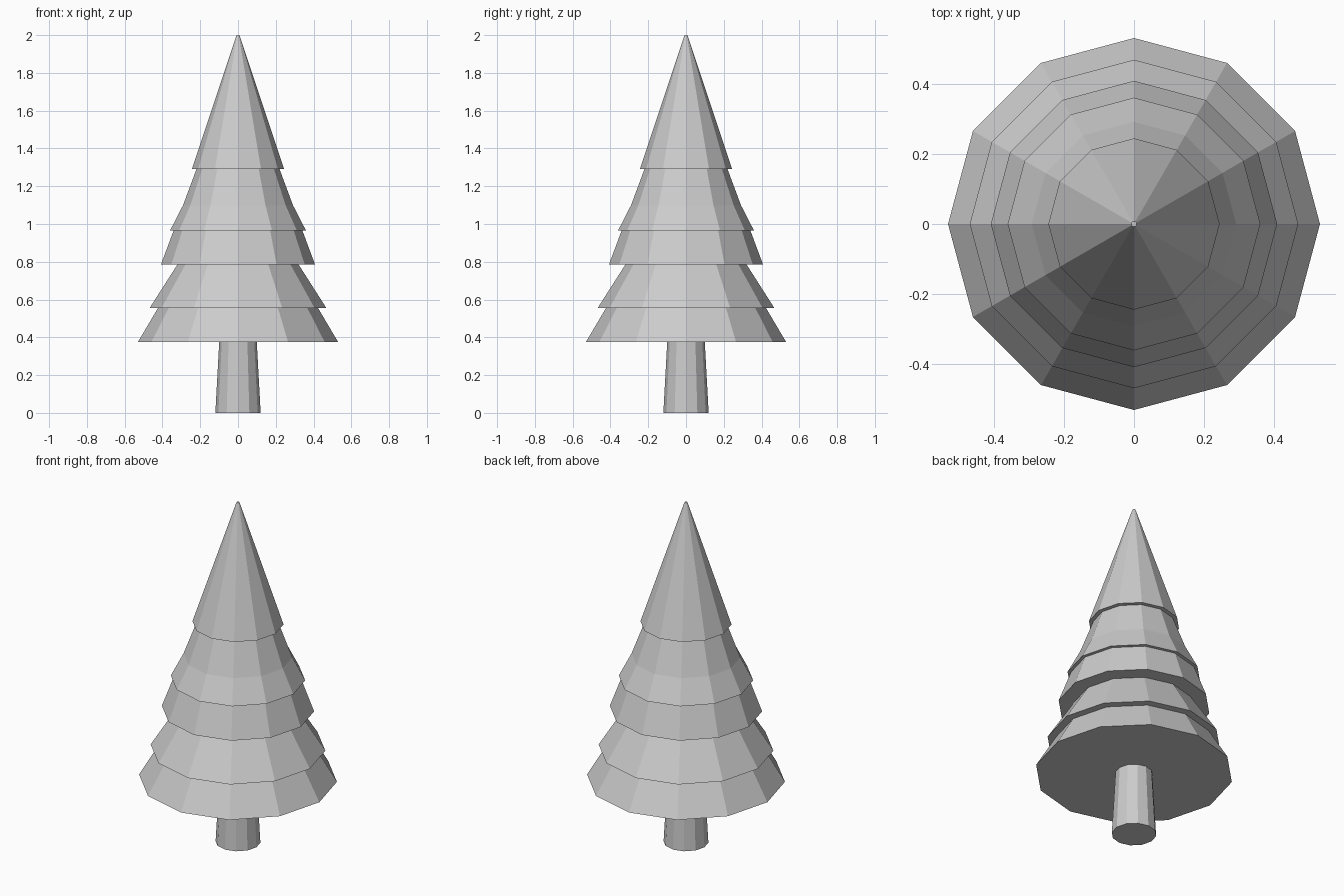
import bpy
import bmesh

if "Cube" in bpy.data.objects:
    bpy.data.objects.remove(bpy.data.objects["Cube"])

SIDES = 12


def frustum(name, z0, r0, z1, r1):
    """Closed, flat-shaded 12-sided cone section with a corner on +x."""
    bm = bmesh.new()
    geom = bmesh.ops.create_cone(bm, cap_ends=True, segments=SIDES,
                                 radius1=r0, radius2=r1, depth=z1 - z0)
    bmesh.ops.translate(bm, verts=geom["verts"], vec=(0, 0, (z0 + z1) / 2))
    mesh = bpy.data.meshes.new(name)
    bm.to_mesh(mesh)
    bm.free()
    obj = bpy.data.objects.new(name, mesh)
    bpy.context.collection.objects.link(obj)
    return obj


# Trunk, tapering up into the lowest branches
frustum("trunk", 0.0, 0.12, 0.42, 0.097)

# Nested branch cones: base height, base radius, tip height
tiers = [
    (0.375, 0.53, 1.26),
    (0.555, 0.468, 1.275),
    (0.785, 0.408, 1.86),   # tall cone, shows again above the fourth tier
    (0.965, 0.36, 1.65),
    (1.29, 0.244, 2.0),
]
for i, (z0, r0, z1) in enumerate(tiers, 1):
    frustum(f"branch_tier_{i}", z0, r0, z1, 0.008)
